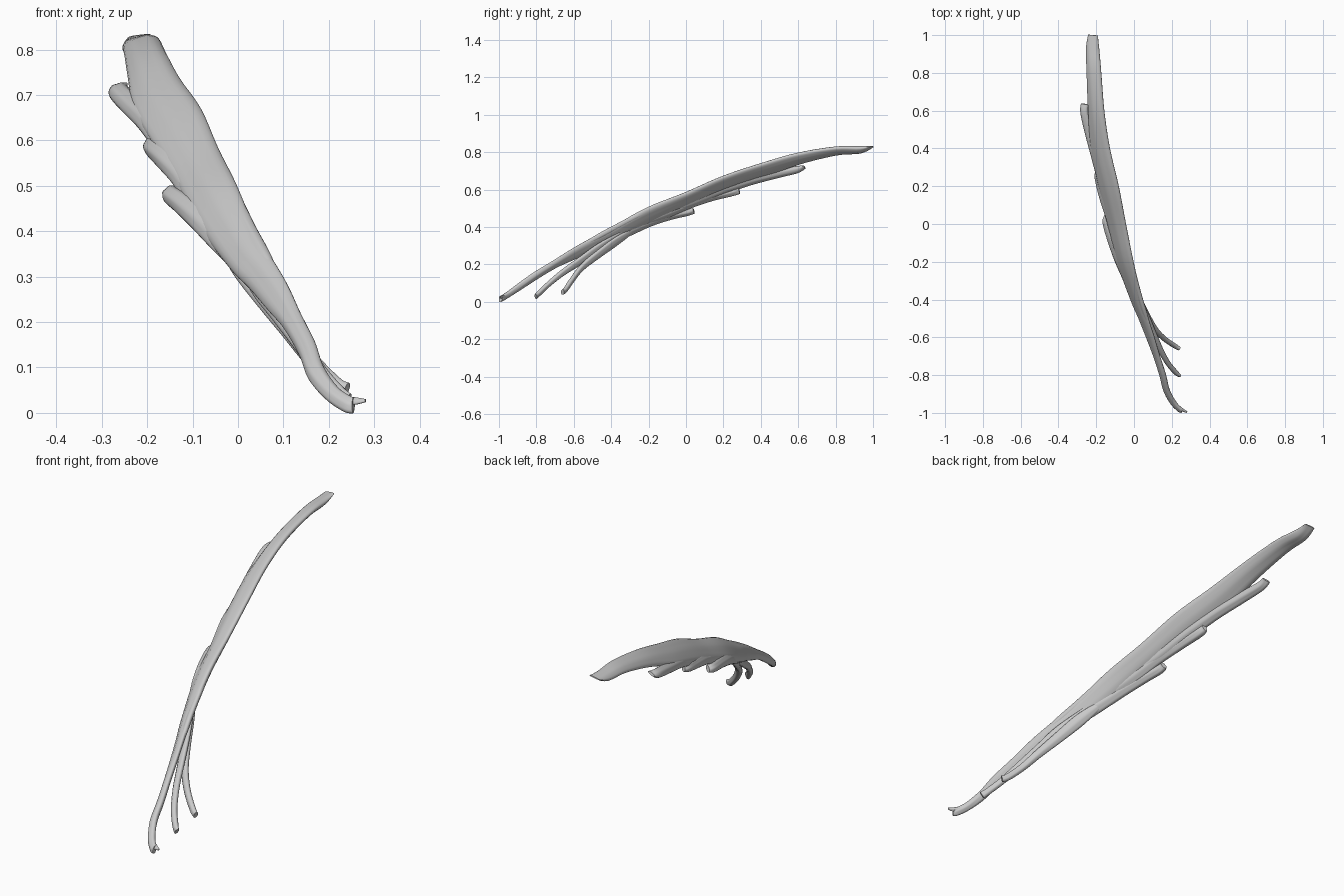
import bpy, bmesh, math
from mathutils import Vector

SIDES = 24
STEPS = 5


def spline(rows):
    """Catmull-Rom interpolation of every number in the rows."""
    out = []
    for i in range(len(rows) - 1):
        p0, p1 = rows[max(i - 1, 0)], rows[i]
        p2, p3 = rows[i + 1], rows[min(i + 2, len(rows) - 1)]
        for s in range(STEPS):
            t = s / STEPS
            out.append([0.5 * (2 * b + (c - a) * t + (2 * a - 5 * b + 4 * c - d) * t * t
                               + (3 * b - a - 3 * c + d) * t ** 3)
                        for a, b, c, d in zip(p0, p1, p2, p3)])
    out.append(list(rows[-1]))
    return out


def strand(name, rows, ripple=0.06):
    """Loft flat oval sections; row = x, y, z, half width, half thickness, tilt in degrees."""
    rows = spline(rows)
    pts = [Vector(r[:3]) for r in rows]
    bm = bmesh.new()
    rings = []
    for i, r in enumerate(rows):
        tangent = (pts[min(i + 1, len(pts) - 1)] - pts[max(i - 1, 0)]).normalized()
        a = math.radians(r[5])
        wide = Vector((math.cos(a), 0, math.sin(a)))
        wide = (wide - tangent * wide.dot(tangent)).normalized()
        thick = tangent.cross(wide)
        ring = []
        for k in range(SIDES):
            q = 2 * math.pi * k / SIDES
            f = 1 + ripple * math.cos(6 * q + i * 0.12)
            ring.append(bm.verts.new(pts[i] + wide * r[3] * math.cos(q)
                                     + thick * r[4] * f * math.sin(q)))
        rings.append(ring)
    for r0, r1 in zip(rings, rings[1:]):
        for k in range(SIDES):
            n = (k + 1) % SIDES
            bm.faces.new((r0[k], r0[n], r1[n], r1[k]))
    bm.faces.new(rings[0][::-1])
    bm.faces.new(rings[-1])
    bmesh.ops.recalc_face_normals(bm, faces=bm.faces)
    mesh = bpy.data.meshes.new(name)
    bm.to_mesh(mesh)
    bm.free()
    ob = bpy.data.objects.new(name, mesh)
    bpy.context.collection.objects.link(ob)
    bpy.context.view_layer.objects.active = ob
    ob.select_set(True)
    bpy.ops.object.shade_smooth_by_angle(angle=math.radians(50))
    ob.select_set(False)
    return ob


# main muscle belly, running from the upper end into the longest tendon
strand("muscle_belly", [
    (-0.217, 1.00, 0.830, 0.026, 0.003, 8),
    (-0.219, 0.93, 0.813, 0.036, 0.018, 15),
    (-0.212, 0.80, 0.806, 0.042, 0.018, 24),
    (-0.200, 0.60, 0.765, 0.050, 0.020, 34),
    (-0.178, 0.40, 0.700, 0.062, 0.020, 37),
    (-0.134, 0.20, 0.630, 0.066, 0.020, 38),
    (-0.090, 0.00, 0.545, 0.060, 0.020, 40),
    (-0.047, -0.20, 0.459, 0.062, 0.021, 48),
    (0.012, -0.40, 0.355, 0.048, 0.018, 55),
    (0.050, -0.50, 0.307, 0.042, 0.016, 58),
    (0.086, -0.60, 0.256, 0.036, 0.014, 58),
    (0.120, -0.70, 0.202, 0.026, 0.014, 58),
    (0.152, -0.80, 0.142, 0.024, 0.015, 60),
    (0.172, -0.88, 0.088, 0.022, 0.015, 55),
    (0.207, -0.945, 0.043, 0.019, 0.014, 40),
    (0.242, -0.983, 0.019, 0.019, 0.012, 45),
    (0.254, -0.990, 0.017, 0.018, 0.009, 50)])

# small flared lip on the longest tendon
strand("tendon_tip", [
    (0.230, -0.965, 0.027, 0.012, 0.008, 40),
    (0.258, -0.985, 0.026, 0.010, 0.006, 30),
    (0.281, -0.996, 0.027, 0.004, 0.003, 20)])

# three upper heads splitting off the lower left edge
strand("upper_head_long", [
    (-0.262, 0.635, 0.720, 0.020, 0.006, 20),
    (-0.262, 0.590, 0.706, 0.023, 0.018, 25),
    (-0.236, 0.480, 0.681, 0.026, 0.019, 35),
    (-0.198, 0.340, 0.645, 0.028, 0.019, 40),
    (-0.156, 0.180, 0.590, 0.030, 0.018, 42),
    (-0.115, 0.020, 0.525, 0.028, 0.015, 45),
    (-0.070, -0.140, 0.465, 0.012, 0.005, 48)])
strand("upper_head_middle", [
    (-0.186, 0.285, 0.594, 0.018, 0.010, 70),
    (-0.188, 0.250, 0.587, 0.022, 0.020, 65),
    (-0.162, 0.140, 0.562, 0.025, 0.020, 55),
    (-0.124, 0.020, 0.522, 0.027, 0.018, 48),
    (-0.085, -0.120, 0.465, 0.030, 0.016, 48),
    (-0.035, -0.280, 0.400, 0.012, 0.005, 50)])
strand("upper_head_short", [
    (-0.144, 0.042, 0.486, 0.017, 0.010, 50),
    (-0.147, 0.010, 0.480, 0.021, 0.019, 50),
    (-0.122, -0.080, 0.461, 0.024, 0.019, 50),
    (-0.082, -0.190, 0.427, 0.028, 0.018, 50),
    (-0.033, -0.300, 0.378, 0.030, 0.016, 52),
    (0.015, -0.410, 0.325, 0.026, 0.013, 55),
    (0.060, -0.510, 0.262, 0.010, 0.005, 55)])

# two shorter lower tendons
strand("tendon_middle", [
    (0.240, -0.803, 0.028, 0.017, 0.008, 70),
    (0.222, -0.787, 0.044, 0.016, 0.012, 65),
    (0.180, -0.737, 0.092, 0.016, 0.013, 60),
    (0.137, -0.660, 0.155, 0.019, 0.014, 58),
    (0.093, -0.560, 0.222, 0.025, 0.014, 58),
    (0.048, -0.460, 0.290, 0.030, 0.014, 55),
    (-0.005, -0.330, 0.375, 0.012, 0.005, 50)])
strand("tendon_short", [
    (0.240, -0.660, 0.052, 0.015, 0.010, 60),
    (0.215, -0.645, 0.064, 0.016, 0.012, 60),
    (0.160, -0.607, 0.119, 0.017, 0.013, 60),
    (0.110, -0.555, 0.185, 0.020, 0.014, 60),
    (0.060, -0.470, 0.253, 0.025, 0.014, 58),
    (0.008, -0.370, 0.326, 0.028, 0.014, 55),
    (-0.045, -0.260, 0.395, 0.012, 0.005, 50)])

# raised fibre along the upper right edge
strand("edge_fibre", [
    (-0.050, -0.080, 0.525, 0.004, 0.003, 45),
    (-0.012, -0.230, 0.470, 0.018, 0.012, 50),
    (0.024, -0.370, 0.398, 0.020, 0.013, 55),
    (0.062, -0.490, 0.335, 0.016, 0.012, 58),
    (0.102, -0.610, 0.265, 0.004, 0.003, 58)])
